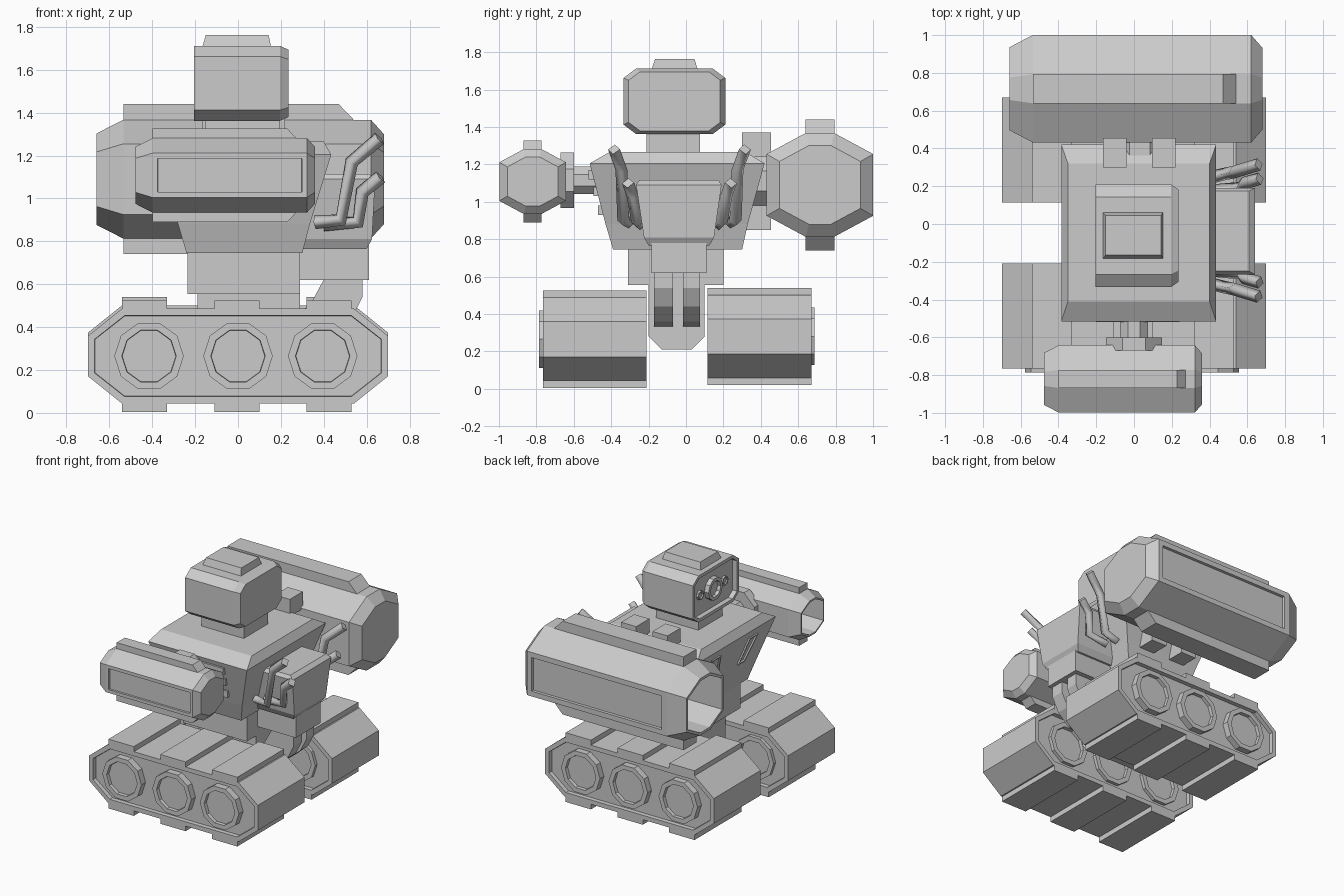
import bpy, bmesh, math
from mathutils import Vector

if "Cube" in bpy.data.objects:
    bpy.data.objects.remove(bpy.data.objects["Cube"])

grey = bpy.data.materials.new("plain_grey")
grey.use_nodes = True
grey.diffuse_color = (0.6, 0.6, 0.6, 1)
grey.node_tree.nodes["Principled BSDF"].inputs["Base Color"].default_value = (0.6, 0.6, 0.6, 1)


def loft(name, rings, recesses=()):
    """Skin closed rings; each recess is (direction, rim, depth) on the face looking that way."""
    bm = bmesh.new()
    loops = [[bm.verts.new(p) for p in ring] for ring in rings]
    n = len(loops[0])
    for a, b in zip(loops, loops[1:]):
        for i in range(n):
            bm.faces.new((a[i], a[(i + 1) % n], b[(i + 1) % n], b[i]))
    bm.faces.new(loops[0])
    bm.faces.new(loops[-1])
    bmesh.ops.recalc_face_normals(bm, faces=bm.faces)
    for direction, rim, depth in recesses:
        bm.normal_update()
        face = max(bm.faces, key=lambda f: (round(f.normal.dot(Vector(direction)), 3), f.calc_area()))
        bmesh.ops.inset_region(bm, faces=[face], thickness=rim)
        bm.normal_update()
        bmesh.ops.inset_region(bm, faces=[face], thickness=0.002, depth=-depth)
    mesh = bpy.data.meshes.new(name)
    bm.to_mesh(mesh)
    bm.free()
    mesh.materials.append(grey)
    ob = bpy.data.objects.new(name, mesh)
    bpy.context.collection.objects.link(ob)
    return ob


def prism(name, outline, axis, lo, hi, recesses=()):
    """Extrude a 2D outline along an axis."""
    place = {"x": lambda a, b, t: (t, a, b), "y": lambda a, b, t: (a, t, b)}[axis]
    return loft(name, [[place(a, b, t) for a, b in outline] for t in (lo, hi)], recesses)


def stack(name, *levels):
    """Rectangles (z, x0, x1, y0, y1) joined upward."""
    return loft(name, [[(x0, y0, z), (x1, y0, z), (x1, y1, z), (x0, y1, z)]
                       for z, x0, x1, y0, y1 in levels])


def box(name, x0, x1, y0, y1, z0, z1):
    return stack(name, (z0, x0, x1, y0, y1), (z1, x0, x1, y0, y1))


def circle(a, b, r, n, turn=0):
    return [(a + r * math.cos(math.tau * (i + turn) / n), b + r * math.sin(math.tau * (i + turn) / n))
            for i in range(n)]


def octagon(w, h, fw, fh):
    """Half width and height, half flat width and height."""
    return [(w, -fh), (w, fh), (fw, h), (-fw, h), (-w, fh), (-w, -fh), (-fw, -h), (fw, -h)]


OUT, IN = (0, -1, 0), (0, 1, 0)

# Tracks with tread pads and wheels
for side, y0, y1, cz, w0, w1 in (("right", -0.765, -0.21, 0.265, -0.785, -0.215),
                                 ("left", 0.115, 0.67, 0.28, 0.12, 0.687)):
    outline = [(x, z + cz) for x, z in octagon(0.7, 0.222, 0.54, 0.094)]
    prism(side + "_track", outline, "y", y0, y1, [(OUT, 0.035, 0.03), (IN, 0.035, 0.03)])
    for i, x in enumerate((-0.435, -0.005, 0.425)):
        for part, sign in (("upper", 1), ("lower", -1)):
            z0, z1 = sorted((cz + sign * 0.2, cz + sign * 0.26))
            box(f"{side}_{part}_pad_{i}", x - 0.105, x + 0.105, y0, y1, z0, z1)
    for i, x in enumerate((-0.415, 0, 0.395)):
        prism(f"{side}_wheel_{i}", circle(x, cz, 0.162, 10), "y", w0, w1,
              [(OUT, 0.035, 0.025), (IN, 0.035, 0.025)])

# Hip, curved struts and waist
prism("hip", [(-0.2, 0.62), (-0.2, 0.28), (-0.13, 0.21), (0.03, 0.21), (0.1, 0.28), (0.1, 0.62)],
      "x", -0.19, 0.29)
strut = [(0.58, 0.64), (0.58, 0.54), (0.53, 0.44), (0.44, 0.36), (0.28, 0.33),
         (0.28, 0.46), (0.34, 0.51), (0.41, 0.64)]
prism("right_strut", strut, "y", -0.17, -0.07)
prism("left_strut", strut, "y", -0.015, 0.075)
box("waist", -0.235, 0.29, -0.31, 0.2, 0.555, 0.76)

# Torso
stack("torso", (0.745, -0.24, 0.3, -0.39, 0.3), (0.88, -0.28, 0.335, -0.43, 0.33),
      (1.205, -0.385, 0.435, -0.515, 0.42), (1.265, -0.35, 0.4, -0.41, 0.32))

# Slanted chest vents, following the chest slope
for side, s in (("right", -1), ("left", 1)):
    def vent_ring(push):
        pts = ((0.12, 0.95), (0.2, 0.95), (0.27, 1.15), (0.17, 1.15))
        return [(-0.28 - (z - 0.88) * 0.323 - push, -0.05 + s * y, z) for y, z in pts]
    loft(side + "_chest_vent", [vent_ring(-0.01), vent_ring(0.012)], [((-1, 0, -0.32), 0.015, 0.02)])

# Head with recessed face, eyes and cap
def head_ring(x, k):
    return [(x, -0.062 + y * k, 1.537 + z * k) for y, z in octagon(0.272, 0.175, 0.205, 0.125)]


box("neck", -0.155, 0.195, -0.21, 0.075, 1.25, 1.38)
loft("head", [head_ring(-0.205, 1), head_ring(0.195, 1), head_ring(0.235, 0.9)],
     [((-1, 0, 0), 0.025, 0.035)])
stack("head_cap", (1.7, -0.168, 0.155, -0.187, 0.065), (1.763, -0.15, 0.143, -0.165, 0.045))
prism("main_eye", circle(-0.06, 1.537, 0.085, 10), "x", -0.205, -0.16, [((-1, 0, 0), 0.025, 0.025)])
for side, s in (("right", -1), ("left", 1)):
    prism(side + "_small_eye", circle(-0.06 + s * 0.145, 1.537, 0.035, 8), "x",
          -0.185, -0.16, [((-1, 0, 0), 0.01, 0.01)])


# Arm cannons: tapered octagonal barrels with open muzzle, side panel and ridges
def cannon(name, dx, cy, cz, s, outward):
    def ring(x, k):
        return [(dx + x * s, cy + y * s * k, cz + z * s * k) for y, z in octagon(0.285, 0.277, 0.077, 0.165)]
    loft(name + "_barrel", [ring(-0.66, 0.77), ring(-0.535, 1), ring(0.62, 1), ring(0.68, 0.76)],
         [(outward, 0.055 * s, 0.02 * s), ((-1, 0, 0), 0.02 * s, 0.3 * s)])
    for part, sign in (("upper", 1), ("lower", -1)):
        ridge = [(-0.535, 0.24), (-0.535, 0.35), (0.47, 0.35), (0.54, 0.277), (0.54, 0.24)]
        prism(f"{name}_{part}_ridge", [(dx + x * s, cz + sign * z * s) for x, z in ridge],
              "y", cy - 0.077 * s, cy + 0.077 * s)


cannon("left_cannon", 0, 0.716, 1.09, 1, IN)
cannon("right_cannon", -0.065, -0.82, 1.108, 0.625, OUT)

# Cannon mounts
prism("left_mount", circle(0.03, 1.11, 0.14, 8, 0.5), "y", 0.25, 0.5)
prism("right_mount", circle(0, 1.115, 0.08, 8, 0.5), "y", -0.68, -0.4)
prism("right_mount_plate", circle(0.0, 1.115, 0.16, 8, 0.5), "y", -0.67, -0.6)
for part, z0, z1 in (("upper", 1.24, 1.37), ("lower", 0.85, 0.98)):
    for i, x in enumerate((-0.165, 0.095)):
        box(f"left_mount_{part}_clamp_{i}", x, x + 0.125, 0.3, 0.455, z0, z1)
for i, z in enumerate((0.93, 1.03, 1.12)):
    box(f"right_shoulder_rib_{i}", -0.2, 0.24, -0.47 - 0.025 * i, -0.38, z, z + 0.05)

# Backpack
box("backpack_base", 0.27, 0.61, -0.185, 0.11, 0.62, 0.78)
stack("backpack", (0.765, 0.27, 0.6, -0.2, 0.125), (0.81, 0.27, 0.625, -0.225, 0.15),
      (1.09, 0.3, 0.64, -0.267, 0.19), (1.115, 0.3, 0.61, -0.25, 0.175))


# Square exhaust pipes on both sides of the backpack
def pipe(name, points):
    curve = bpy.data.curves.new(name, "CURVE")
    curve.dimensions = "3D"
    curve.bevel_depth = 0.033
    curve.bevel_resolution = 0
    curve.use_fill_caps = True
    spline = curve.splines.new("POLY")
    spline.points.add(len(points) - 1)
    for p, co in zip(spline.points, points):
        p.co = (*co, 1)
    curve.materials.append(grey)
    bpy.context.collection.objects.link(bpy.data.objects.new(name, curve))


for side, s in (("right", -1), ("left", 1)):
    c = -0.035
    pipe(side + "_long_pipe", [(0.36, c + s * 0.27, 0.89), (0.48, c + s * 0.3, 0.9),
                               (0.53, c + s * 0.31, 1.17), (0.66, c + s * 0.35, 1.28)])
    pipe(side + "_short_pipe", [(0.4, c + s * 0.21, 0.88), (0.56, c + s * 0.225, 0.89),
                                (0.58, c + s * 0.25, 1.03), (0.665, c + s * 0.275, 1.1)])
